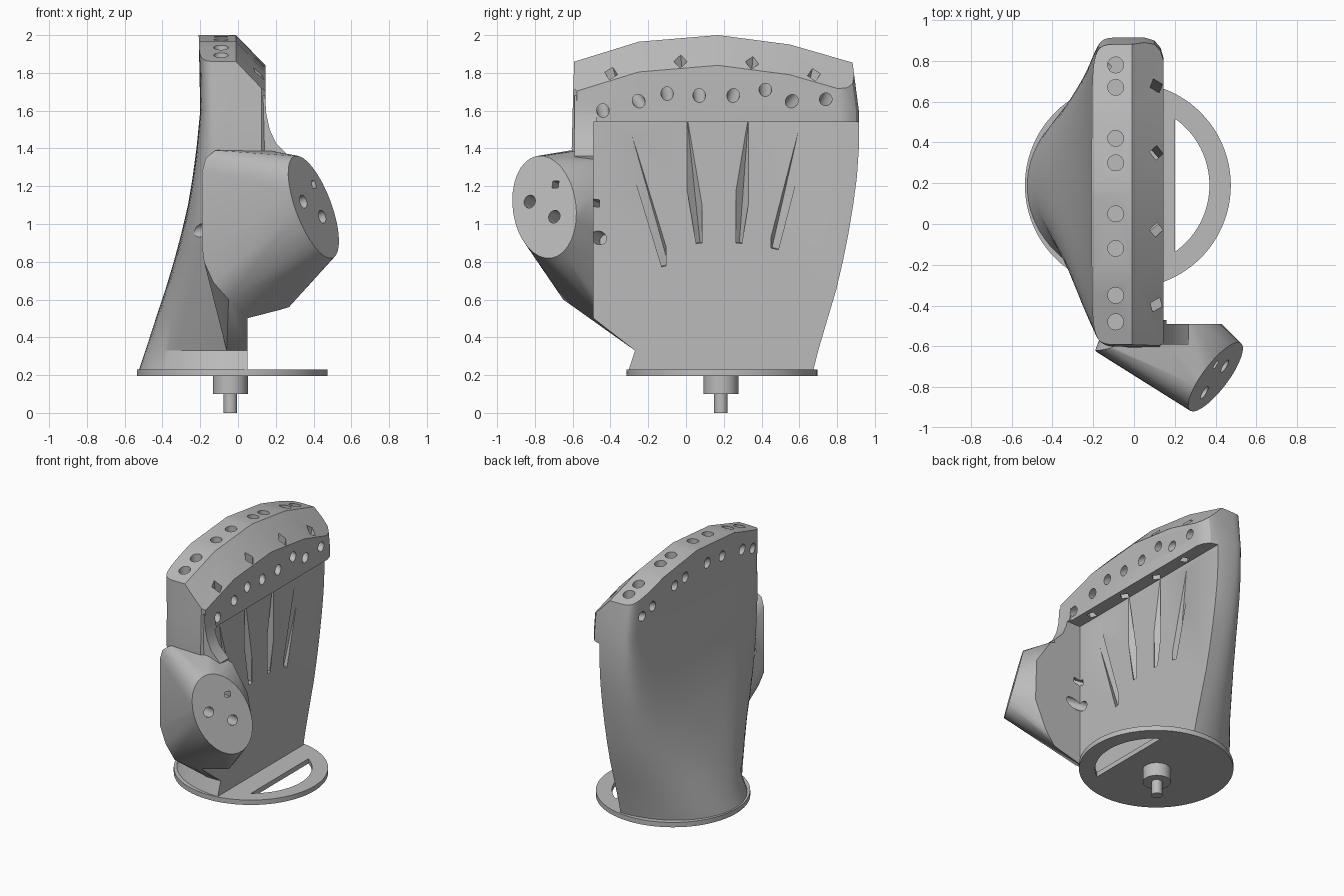
import bpy, bmesh, math
from mathutils import Vector, Matrix

if "Cube" in bpy.data.objects:
    bpy.data.objects.remove(bpy.data.objects["Cube"])

grey = bpy.data.materials.new("plain grey")
grey.use_nodes = True
grey.diffuse_color = (0.5, 0.5, 0.5, 1)
grey.node_tree.nodes["Principled BSDF"].inputs["Base Color"].default_value = grey.diffuse_color


def finish(name, bm):
    bmesh.ops.recalc_face_normals(bm, faces=bm.faces)
    mesh = bpy.data.meshes.new(name)
    bm.to_mesh(mesh)
    bm.free()
    mesh.materials.append(grey)
    ob = bpy.data.objects.new(name, mesh)
    bpy.context.scene.collection.objects.link(ob)
    return ob


def loft(name, rings):
    """Solid skinned through rings with equal point counts."""
    bm = bmesh.new()
    rows = [[bm.verts.new(p) for p in ring] for ring in rings]
    n = len(rows[0])
    for a, b in zip(rows, rows[1:]):
        for i in range(n):
            j = (i + 1) % n
            bm.faces.new((a[i], a[j], b[j], b[i]))
    bm.faces.new(rows[0][::-1])
    bm.faces.new(rows[-1])
    return finish(name, bm)


def hull(name, points):
    bm = bmesh.new()
    for p in points:
        bm.verts.new(p)
    res = bmesh.ops.convex_hull(bm, input=bm.verts)
    junk = {g for g in res["geom_interior"] + res["geom_unused"] if isinstance(g, bmesh.types.BMVert)}
    bmesh.ops.delete(bm, geom=list(junk), context='VERTS')
    return finish(name, bm)


def rod(name, p, q, r, sides=24):
    """Round or square bar from p to q."""
    p, q = Vector(p), Vector(q)
    d = q - p
    turn = Matrix.Rotation(math.pi / 4, 4, 'Z')
    m = Matrix.Translation((p + q) / 2) @ d.to_track_quat('Z', 'Y').to_matrix().to_4x4() @ turn
    bm = bmesh.new()
    bmesh.ops.create_cone(bm, cap_ends=True, segments=sides, radius1=r, radius2=r,
                          depth=d.length, matrix=m)
    return finish(name, bm)


def combine(ob, other, operation):
    """Bake a boolean and drop the helper."""
    mod = ob.modifiers.new("bool", 'BOOLEAN')
    mod.operation, mod.solver, mod.object = operation, 'EXACT', other
    dg = bpy.context.evaluated_depsgraph_get()
    dg.update()
    mesh = bpy.data.meshes.new_from_object(ob.evaluated_get(dg))
    ob.modifiers.clear()
    ob.data = mesh
    bpy.data.objects.remove(other)


# Palm shell: round at the wrist, a rounded slab at the knuckles
def section(z, back, y0, y1, p):
    mid, half = (y0 + y1) / 2, (y1 - y0) / 2
    pts = []
    for i in range(41):
        a = math.pi * i / 40
        c, s = math.cos(a), max(math.sin(a), 0)
        pts.append((0.05 - (0.05 - back) * s ** p,
                    mid - half * math.copysign(abs(c) ** p, c), z))
    return pts + [(0.1, y1 - 0.015, z), (0.13, y1 - 0.05, z), (0.145, y1 - 0.1, z),
                  (0.145, y0 + 0.02, z), (0.125, y0, z)]


palm = loft("palm_shell", [section(*s) for s in [
    (0.21, -0.53, -0.31, 0.67, 1), (0.33, -0.49, -0.27, 0.70, 0.95),
    (0.5, -0.435, -0.36, 0.75, 0.85), (0.65, -0.385, -0.43, 0.795, 0.75),
    (0.8, -0.34, -0.5, 0.83, 0.65), (0.95, -0.3, -0.55, 0.86, 0.55),
    (1.1, -0.265, -0.58, 0.885, 0.45), (1.25, -0.24, -0.595, 0.905, 0.37),
    (1.4, -0.22, -0.605, 0.915, 0.3), (1.6, -0.2, -0.6, 0.915, 0.22),
    (2.1, -0.21, -0.585, 0.85, 0.2)]])

# Faceted knuckle arch with a sloping front edge
arch = [(-1, 1.733), (-0.59, 1.86), (-0.25, 1.965), (0.17, 2), (0.55, 1.95), (0.88, 1.855), (1.2, 1.763)]
envelope = loft("envelope", [[(-1, y, 0), (-1, y, h), (-0.01, y, h), (0.3, y, h - 0.32), (0.3, y, 0)]
                             for y, h in arch])
combine(palm, envelope, 'INTERSECT')


def arch_height(y):
    for (ya, ha), (yb, hb) in zip(arch, arch[1:]):
        if ya <= y <= yb:
            return ha + (hb - ha) * (y - ya) / (yb - ya)


# Thumb mount: tilted oval face drawn back into the palm
centre, long_axis, short_axis = Vector((0.4, -0.75, 1.09)), Vector((0.1, 0.04, -0.27)), Vector((0.09, 0.165, 0.03))
oval = [centre + long_axis * math.cos(a) + short_axis * math.sin(a)
        for a in (math.tau * i / 32 for i in range(32))]
side = [(-0.05, -0.65, 0.6), (-0.13, -0.64, 0.69), (-0.18, -0.63, 0.8), (-0.19, -0.62, 0.88),
        (-0.19, -0.62, 1.28), (-0.17, -0.62, 1.35), (-0.12, -0.61, 1.39)]
inner = [(0.27, -0.49, 0.56), (0.43, -0.49, 0.85), (0.42, -0.49, 1.15), (0.3, -0.49, 1.33),
         (0.1, -0.49, 1.4), (0.05, -0.27, 0.33), (-0.06, -0.27, 0.33), (-0.1, -0.4, 1.0)]
combine(palm, hull("thumb", oval + side + inner), 'UNION')

# Fillet where the thumb mount meets the knuckle block
curve = [(0.143, 1.68), (0.15, 1.58), (0.168, 1.5), (0.2, 1.43), (0.27, 1.36), (0.2, 1.2), (0, 1.2), (0, 1.68)]
combine(palm, loft("fillet", [[(x, y, z) for x, z in curve] for y in (-0.59, -0.47)]), 'UNION')

# Flat recess for the palm cover
recess = hull("recess", [(x, y, z) for x in (0.05, 1) for y in (-0.49, 1.5) for z in (0.1, 1.54)])
combine(palm, recess, 'DIFFERENCE')

# Tendon holes through the top and through the slab
tops = [-0.48, -0.35, -0.12, 0.05, 0.3, 0.42, 0.67, 0.78]
fronts = [(-0.44, 1.6), (-0.25, 1.65), (-0.1, 1.69), (0.07, 1.68), (0.25, 1.68), (0.42, 1.71), (0.56, 1.65), (0.74, 1.66)]
for top, (y, z) in zip(tops, fronts):
    h = arch_height(top)
    combine(palm, rod("hole", (-0.09, top, h + 0.1), (-0.09, top, h - 0.12), 0.039), 'DIFFERENCE')
    a, b = Vector((0.145, y, z)), Vector((-0.2, top, h - 0.13))
    combine(palm, rod("hole", a + (a - b) * 0.5, b + (b - a) * 0.3, 0.033), 'DIFFERENCE')

# Square channels leaving long grooves in the palm
for start, end in [((0.11, -0.4, 1.81), (0.025, -0.11, 0.78)), ((0.11, -0.03, 1.87), (0.03, 0.07, 0.9)),
                   ((0.11, 0.35, 1.86), (0.03, 0.28, 0.9)), ((0.11, 0.68, 1.8), (0.03, 0.47, 0.87))]:
    a, b = Vector(start), Vector(end)
    combine(palm, rod("channel", a + (a - b) * 0.15, b, 0.036, 4), 'DIFFERENCE')

# Thumb channels along the face normal
normal = long_axis.cross(short_axis).normalized()
for p, length, r, sides in [((0.35, -0.83, 1.12), 0.9, 0.035, 24), ((0.45, -0.7, 1.04), 0.55, 0.035, 24),
                            ((0.4, -0.69, 1.21), 0.55, 0.027, 4)]:
    p = Vector(p)
    combine(palm, rod("channel", p + normal * 0.1, p - normal * length, r, sides), 'DIFFERENCE')

# Wrist plate with a D-shaped slot
cx, cy = -0.03, 0.19
plate = rod("wrist_plate", (cx, cy, 0.195), (cx, cy, 0.23), 0.505, 96)
limit = math.acos(0.23 / 0.4)
slot = [(cx + 0.4 * math.cos(a), cy + 0.4 * math.sin(a))
        for a in (limit * (i / 16 - 1) for i in range(33))]
combine(plate, hull("slot", [(x, y, z) for x, y in slot for z in (0.1, 0.3)]), 'DIFFERENCE')

# Stepped wrist shaft
collar = rod("wrist_collar", (-0.04, 0.185, 0.1), (-0.04, 0.185, 0.2), 0.092, 48)
pin = rod("wrist_pin", (-0.04, 0.185, 0), (-0.04, 0.185, 0.11), 0.036, 32)

bpy.ops.object.select_all(action='DESELECT')
for ob in (palm, plate, collar, pin):
    ob.select_set(True)
bpy.context.view_layer.objects.active = palm
bpy.ops.object.shade_smooth_by_angle(angle=math.radians(25))
